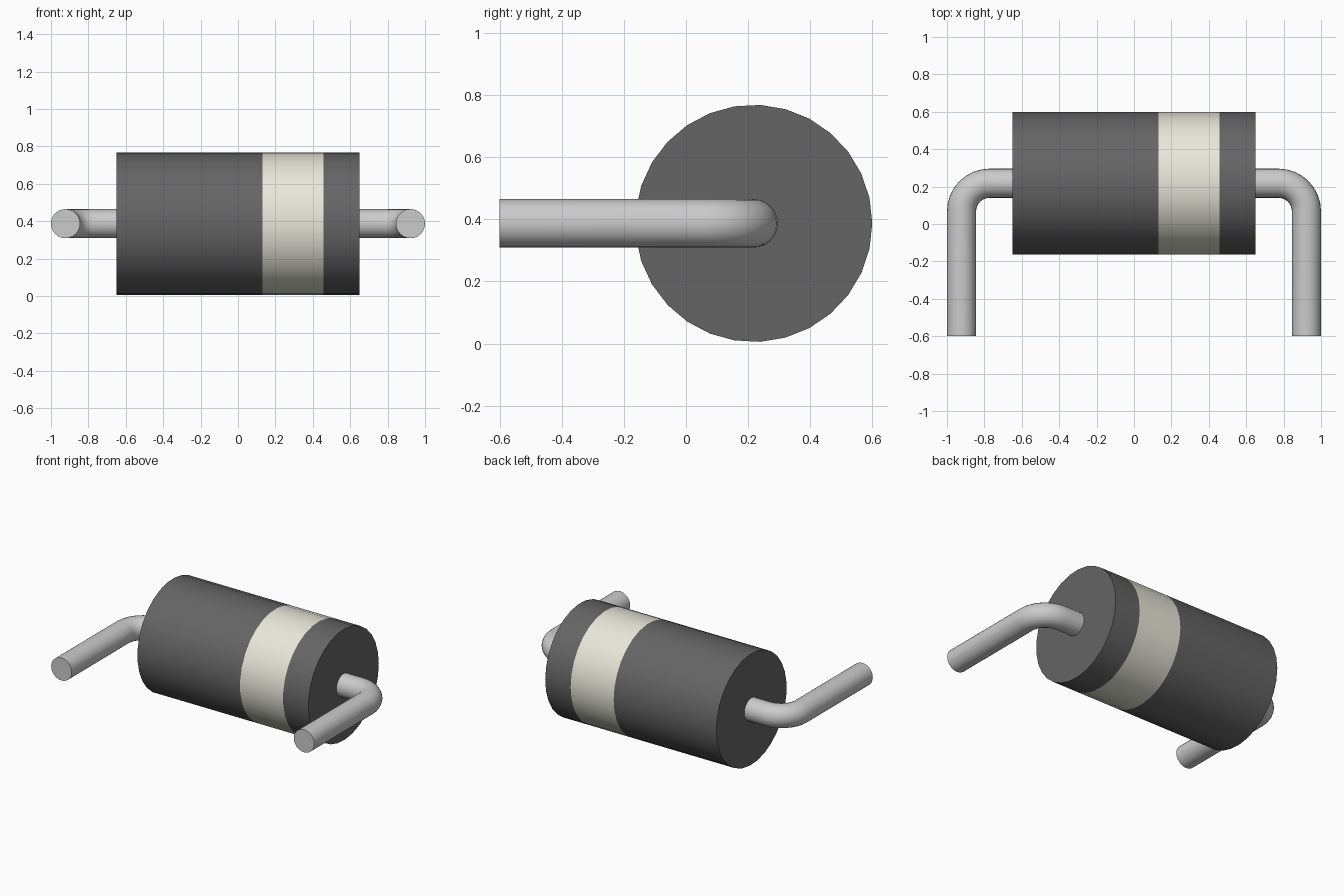
import bpy, bmesh, math
from mathutils import Vector

if "Cube" in bpy.data.objects:
    bpy.data.objects.remove(bpy.data.objects["Cube"])

CY, CZ = 0.218, 0.387      # axis of the component
BODY_R, LEAD_R = 0.382, 0.078


def material(name, color):
    m = bpy.data.materials.new(name)
    m.diffuse_color = (*color, 1)
    m.use_nodes = True
    m.node_tree.nodes["Principled BSDF"].inputs["Base Color"].default_value = m.diffuse_color
    return m


dark = material("dark_casing", (0.13, 0.13, 0.13))
cream = material("cream_band", (0.80, 0.80, 0.70))
metal = material("lead_metal", (0.70, 0.70, 0.67))


def sweep(name, path, radius, sides, mat, cap_start=True, cap_end=True):
    """Round tube along a path lying in the horizontal plane."""
    bm = bmesh.new()
    pts = [Vector(p) for p in path]
    up = Vector((0, 0, 1))
    rings = []
    for i, p in enumerate(pts):
        t = (pts[min(i + 1, len(pts) - 1)] - pts[max(i - 1, 0)]).normalized()
        side = up.cross(t)
        ring = []
        for k in range(sides):
            a = 2 * math.pi * k / sides
            ring.append(bm.verts.new(p + radius * (math.cos(a) * side + math.sin(a) * up)))
        rings.append(ring)
    for a, b in zip(rings, rings[1:]):
        for k in range(sides):
            n = (k + 1) % sides
            bm.faces.new((a[k], a[n], b[n], b[k]))
    if cap_start:
        bm.faces.new(rings[0][::-1])
    if cap_end:
        bm.faces.new(rings[-1])
    bmesh.ops.recalc_face_normals(bm, faces=bm.faces)
    # open sleeves: make sure normals point away from the path
    f = min(bm.faces, key=lambda q: (len(q.verts), q.index))
    if f.normal.dot(f.calc_center_median() - (pts[0] + pts[1]) / 2) < 0:
        bmesh.ops.reverse_faces(bm, faces=bm.faces)
    me = bpy.data.meshes.new(name)
    bm.to_mesh(me)
    bm.free()
    me.materials.append(mat)
    ob = bpy.data.objects.new(name, me)
    bpy.context.collection.objects.link(ob)
    bpy.ops.object.select_all(action='DESELECT')
    ob.select_set(True)
    bpy.context.view_layer.objects.active = ob
    bpy.ops.object.shade_smooth_by_angle(angle=math.radians(35))
    return ob


# Casing in three flush sections, the middle one being the polarity band
for name, x0, x1, mat, c0, c1 in (
        ("casing_long", -0.65, 0.13, dark, True, False),
        ("polarity_band", 0.13, 0.457, cream, False, False),
        ("casing_short", 0.457, 0.65, dark, False, True)):
    sweep(name, [(x0, CY, CZ), (x1, CY, CZ)], BODY_R, 29, mat, c0, c1)

# Bent wire leads, one on each end
BEND = 0.15
STEPS = 8
for name, s in (("left_lead", -1), ("right_lead", 1)):
    path = [(s * 0.64, CY, CZ)]
    for i in range(STEPS + 1):
        a = math.pi / 2 * (1 - i / STEPS)
        path.append((s * (0.772 + BEND * math.cos(a)), CY - BEND + BEND * math.sin(a), CZ))
    path.append((s * 0.922, -0.6, CZ))
    sweep(name, path, LEAD_R, 24, metal)
